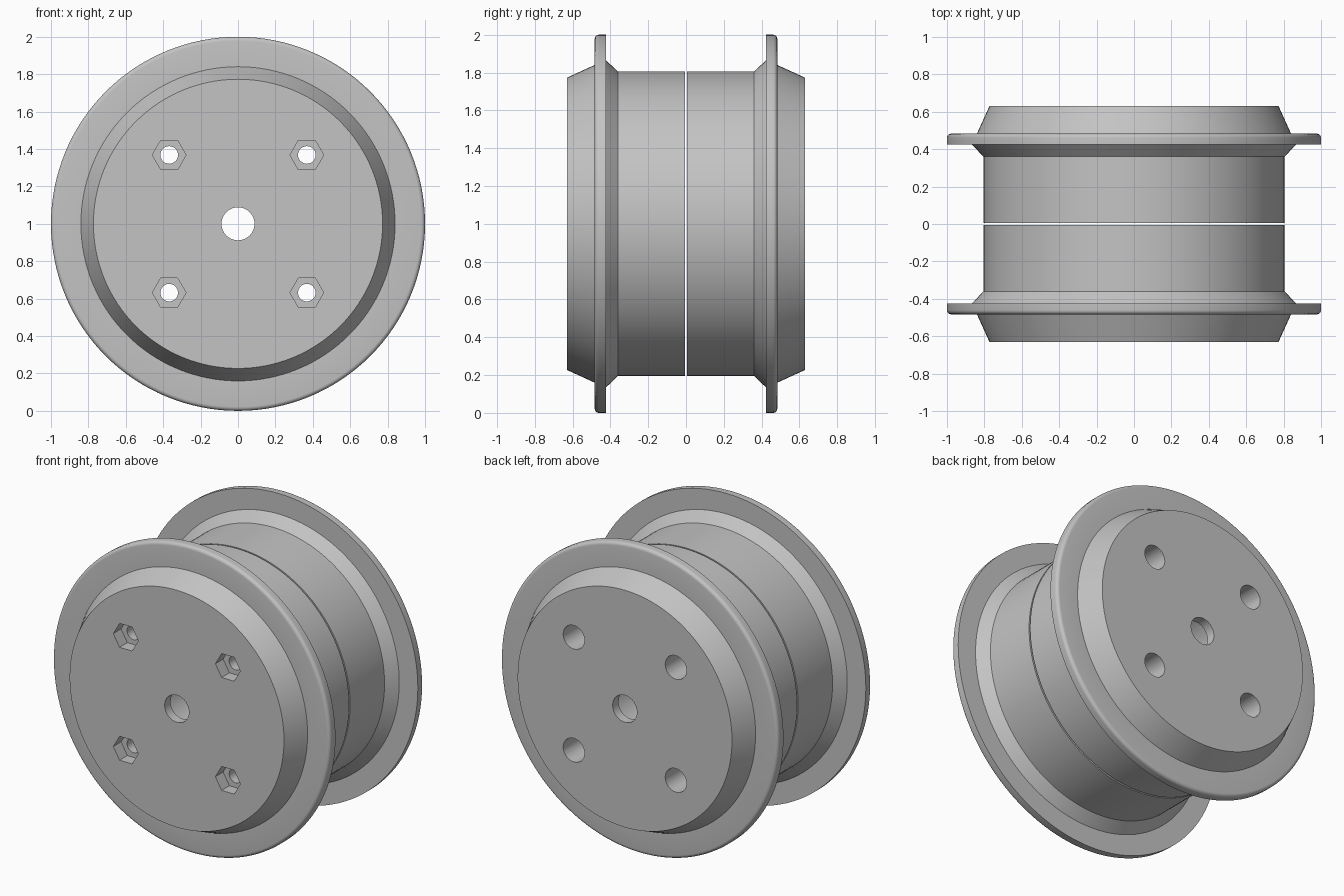
import bpy, bmesh, math
from mathutils import Matrix, Vector

if "Cube" in bpy.data.objects:
    bpy.data.objects.remove(bpy.data.objects["Cube"])

grey = bpy.data.materials.new("plain grey")
grey.diffuse_color = (0.55, 0.55, 0.55, 1)
grey.use_nodes = True
grey.node_tree.nodes["Principled BSDF"].inputs["Base Color"].default_value = grey.diffuse_color
SEGMENTS = 128
AXLE_Z = 1.0


def make_object(name, bm):
    bmesh.ops.recalc_face_normals(bm, faces=bm.faces)
    mesh = bpy.data.meshes.new(name)
    bm.to_mesh(mesh)
    bm.free()
    mesh.materials.append(grey)
    obj = bpy.data.objects.new(name, mesh)
    bpy.context.collection.objects.link(obj)
    return obj


def lathe(name, profile, side):
    """Revolve a closed (radius, distance) profile around the y axle."""
    bm = bmesh.new()
    rings = []
    for i in range(SEGMENTS):
        a = 2 * math.pi * i / SEGMENTS
        rings.append([bm.verts.new((r * math.cos(a), side * d, AXLE_Z + r * math.sin(a)))
                      for r, d in profile])
    n = len(profile)
    for i in range(SEGMENTS):
        a, b = rings[i], rings[(i + 1) % SEGMENTS]
        for j in range(n):
            k = (j + 1) % n
            bm.faces.new((a[j], a[k], b[k], b[j]))
    return make_object(name, bm)


def bore(target, radius, y0, y1, sides):
    """Cut four straight bolt holes or pockets between y0 and y1."""
    bm = bmesh.new()
    for x in (-0.368, 0.368):
        for z in (-0.368, 0.368):
            ends = []
            for y in (y0, y1):
                ends.append([bm.verts.new((x + radius * math.cos(2 * math.pi * i / sides), y,
                                           AXLE_Z + z + radius * math.sin(2 * math.pi * i / sides)))
                             for i in range(sides)])
            bm.faces.new(ends[0])
            bm.faces.new(ends[1])
            for i in range(sides):
                k = (i + 1) % sides
                bm.faces.new((ends[0][i], ends[0][k], ends[1][k], ends[1][i]))
    cutter = make_object("hole_cutter", bm)
    cutter.hide_render = True
    mod = target.modifiers.new("bore", "BOOLEAN")
    mod.operation = "DIFFERENCE"
    mod.solver = "EXACT"
    mod.object = cutter
    bpy.context.view_layer.update()
    graph = bpy.context.evaluated_depsgraph_get()
    mesh = bpy.data.meshes.new_from_object(target.evaluated_get(graph))
    target.modifiers.clear()
    target.data = mesh
    bpy.data.objects.remove(cutter)


# Half-wheel section: axle hole, tapered end, rounded flange, drum, bearing pocket
fillet = 0.022
rim = [(1 - fillet + fillet * math.sin(t * math.pi / 10),
        0.483 - fillet + fillet * math.cos(t * math.pi / 10)) for t in range(6)]
profile = ([(0.088, 0.63), (0.773, 0.63), (0.84, 0.483)] + rim +
           [(1.0, 0.424), (0.866, 0.424), (0.805, 0.36), (0.805, 0.005),
            (0.216, 0.005), (0.216, 0.57), (0.088, 0.57)])

front = lathe("front_wheel_half", profile, -1)
back = lathe("back_wheel_half", profile, 1)

# Bolt holes through both halves, nut pockets in front, bolt head pockets behind
bore(front, 0.047, -0.7, 0.1, 32)
bore(front, 0.09, -0.7, -0.55, 6)
bore(back, 0.047, -0.1, 0.7, 32)
bore(back, 0.077, 0.33, 0.7, 32)

for obj in (front, back):
    bpy.ops.object.select_all(action="DESELECT")
    obj.select_set(True)
    bpy.context.view_layer.objects.active = obj
    bpy.ops.object.shade_smooth_by_angle(angle=math.radians(22))
